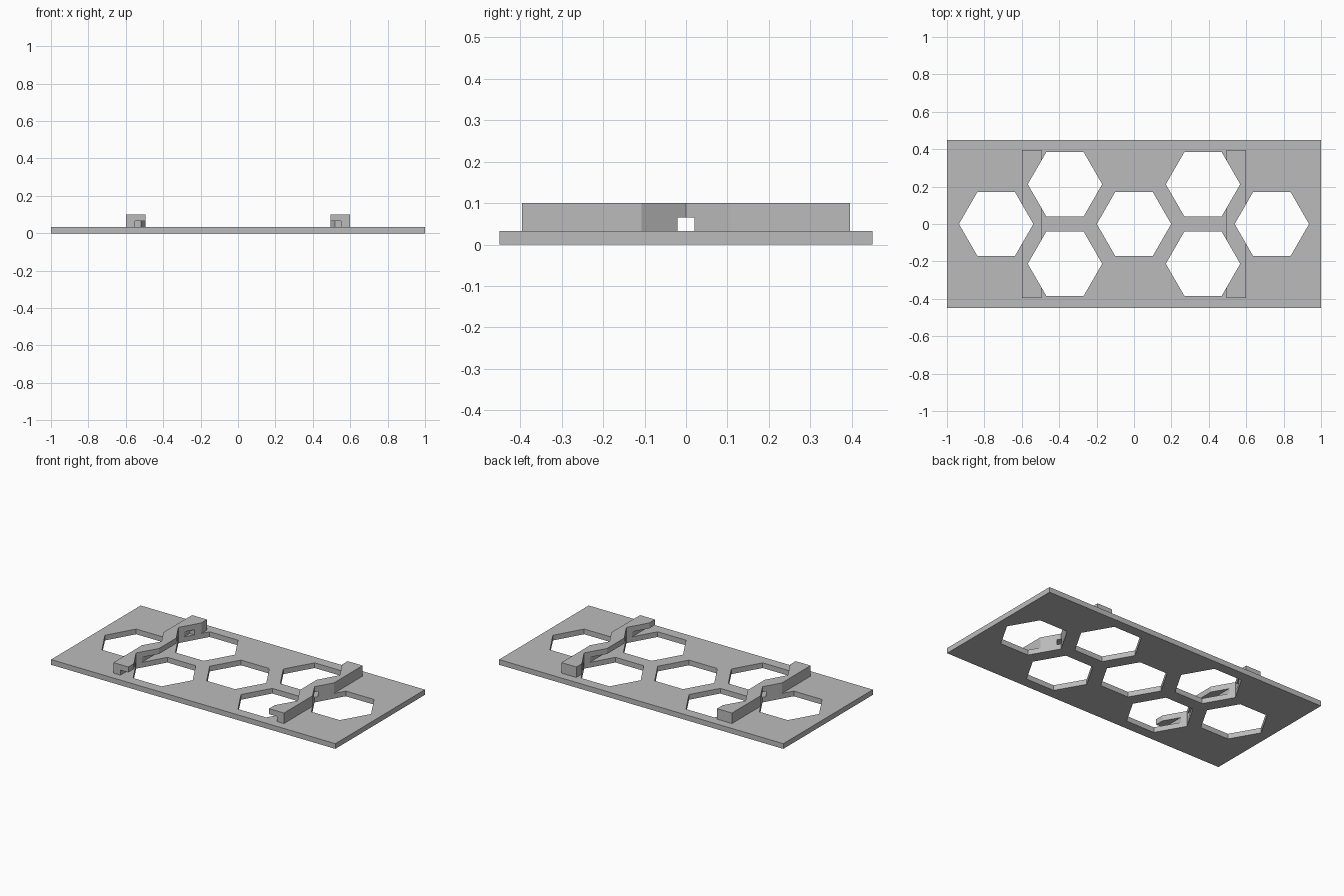
import bpy, bmesh
from math import radians
from mathutils import Matrix, Vector

if "Cube" in bpy.data.objects:
    bpy.data.objects.remove(bpy.data.objects["Cube"], do_unlink=True)

LENGTH, DEPTH, THICK = 2.0, 0.9, 0.033
BAR_IN, BAR_OUT, BAR_TOP, BAR_END = 0.495, 0.6, 0.1, 0.395
HEX_R = 0.199

grey = bpy.data.materials.new("plain grey")
grey.use_nodes = True
colour = (0.5, 0.5, 0.5, 1)
grey.diffuse_color = colour
grey.node_tree.nodes["Principled BSDF"].inputs["Base Color"].default_value = colour


def make_object(name, bm):
    mesh = bpy.data.meshes.new(name)
    bm.to_mesh(mesh)
    bm.free()
    mesh.materials.append(grey)
    obj = bpy.data.objects.new(name, mesh)
    bpy.context.collection.objects.link(obj)
    return obj


def box(name, low, high):
    low, high = Vector(low), Vector(high)
    bm = bmesh.new()
    bmesh.ops.create_cube(bm, size=1, matrix=Matrix.Translation((low + high) / 2)
                          @ Matrix.Diagonal((*(high - low), 1)))
    return make_object(name, bm)


def cut(obj, *cutters):
    for cutter in cutters:
        mod = obj.modifiers.new("cut", "BOOLEAN")
        mod.operation, mod.solver, mod.object = "DIFFERENCE", "EXACT", cutter
    graph = bpy.context.evaluated_depsgraph_get()
    result = bpy.data.meshes.new_from_object(obj.evaluated_get(graph))
    obj.modifiers.clear()
    obj.data = result


# Honeycomb of hexagonal holes, shared by the plate and the bars
bm = bmesh.new()
centres = [(x, 0) for x in (-0.737, 0, 0.737)]
centres += [(x, y) for x in (-0.369, 0.369) for y in (-0.2125, 0.2125)]
for x, y in centres:
    bmesh.ops.create_cone(bm, cap_ends=True, segments=6, radius1=HEX_R, radius2=HEX_R,
                          depth=0.5, matrix=Matrix.Translation((x, y, 0))
                          @ Matrix.Rotation(radians(30), 4, "Z"))
# Turn the prisms so a corner points along x
if max(v.co.x for v in bm.verts) < 0.737 + HEX_R * 0.95:
    for i, (x, y) in enumerate(centres):
        bmesh.ops.rotate(bm, cent=(x, y, 0), matrix=Matrix.Rotation(radians(30), 3, "Z"),
                         verts=list(bm.verts)[i * 12:(i + 1) * 12])
holes = make_object("hole_cutter", bm)
holes.hide_render = True

# Base plate
plate = box("base_plate", (-LENGTH / 2, -DEPTH / 2, 0), (LENGTH / 2, DEPTH / 2, THICK))
cut(plate, holes)

# Two cross bars, each with a blind groove along its inner lower edge, open in front
for side, sign in (("left", 1), ("right", -1)):
    xs = sorted((sign * BAR_IN, sign * BAR_OUT))
    bar = box(side + "_bar", (xs[0], -BAR_END, THICK), (xs[1], BAR_END, BAR_TOP))
    gs = sorted((sign * 0.45, sign * 0.55))
    groove = box(side + "_groove_cutter", (gs[0], -0.5, 0.01), (gs[1], 0.3, 0.065))
    groove.hide_render = True
    cut(bar, holes, groove)
    bpy.data.objects.remove(groove, do_unlink=True)

bpy.data.objects.remove(holes, do_unlink=True)
